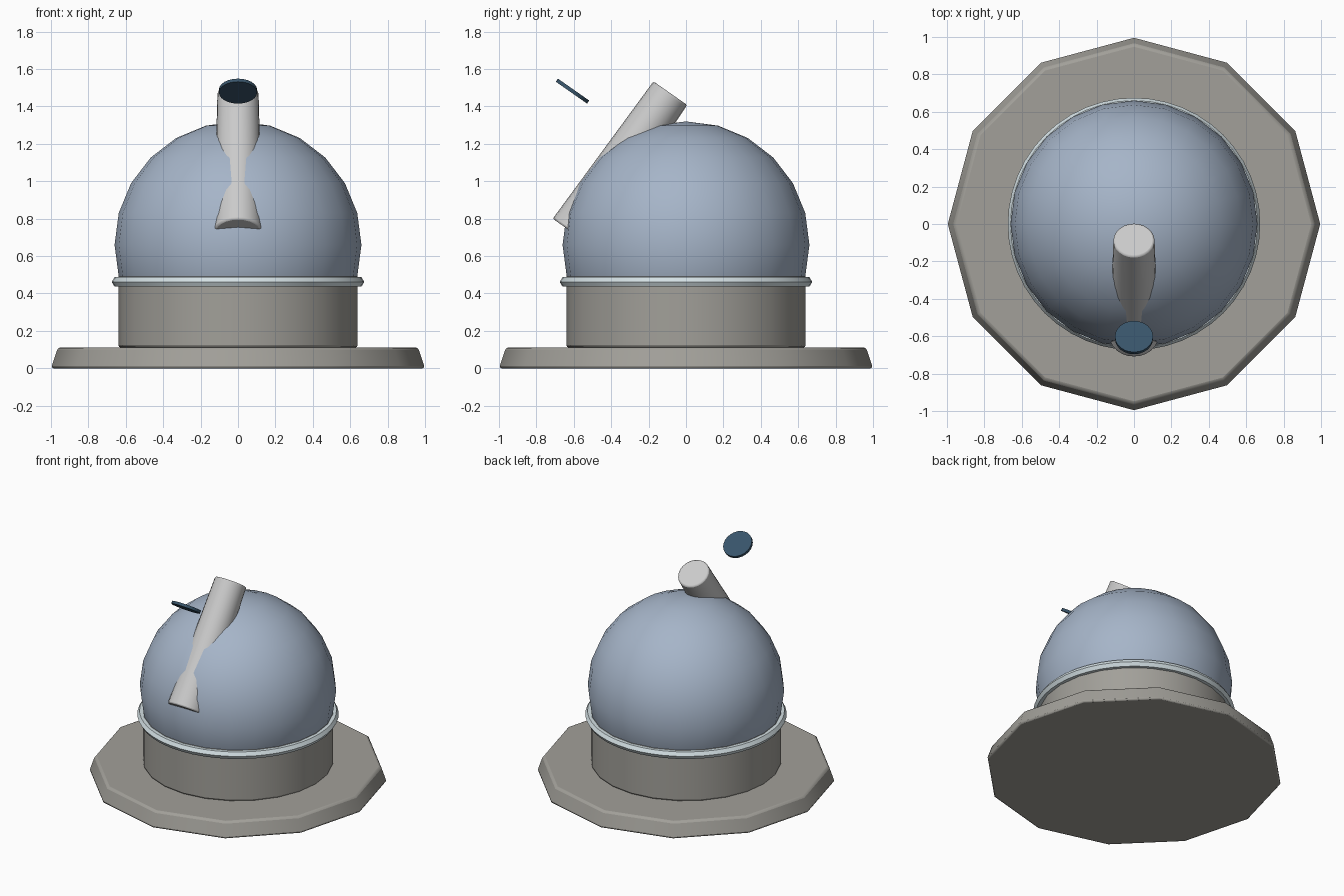
import bpy
from math import radians

if "Cube" in bpy.data.objects:
    bpy.data.objects.remove(bpy.data.objects["Cube"])


def finish(name, color, bevel=0.0, angle=35):
    ob = bpy.context.object
    ob.name = name
    mat = bpy.data.materials.new(name + "_paint")
    mat.diffuse_color = (*color, 1)
    mat.use_nodes = True
    mat.node_tree.nodes["Principled BSDF"].inputs["Base Color"].default_value = mat.diffuse_color
    ob.data.materials.append(mat)
    bpy.ops.object.shade_smooth_by_angle(angle=radians(angle))
    if bevel:
        mod = ob.modifiers.new("Bevel", "BEVEL")
        mod.width = bevel
        mod.segments = 2
        mod.limit_method = 'ANGLE'
        mod.angle_limit = radians(40)
    return ob


def cone(name, r1, r2, depth, loc, color, sides=24, tilt=0, bevel=0.0, angle=35):
    bpy.ops.mesh.primitive_cone_add(vertices=sides, radius1=r1, radius2=r2, depth=depth,
                                    location=loc, rotation=(radians(-tilt), 0, 0))
    return finish(name, color, bevel, angle)


STONE = (0.36, 0.35, 0.32)
TILT = 35

# Twelve-sided plinth and round drum wall
cone("plinth", 1.0, 0.962, 0.112, (0, 0, 0.056), STONE, sides=12, bevel=0.014)
cone("drum_wall", 0.64, 0.64, 0.39, (0, 0, 0.305), STONE, bevel=0.015)

# Rail ring between drum and dome
bpy.ops.mesh.primitive_torus_add(major_radius=0.645, minor_radius=0.03, major_segments=48,
                                 minor_segments=6, location=(0, 0, 0.462))
finish("rail_ring", (0.66, 0.75, 0.78))

# Dome
bpy.ops.mesh.primitive_uv_sphere_add(segments=24, ring_count=12, radius=0.66, location=(0, 0, 0.66))
finish("dome", (0.38, 0.46, 0.58))

# Tilted telescope tube and its floating lens disc
cone("telescope_tube", 0.13, 0.11, 0.91, (0, -0.345, 1.098), (0.58, 0.58, 0.60),
     tilt=TILT, bevel=0.01)
cone("lens", 0.102, 0.102, 0.02, (0, -0.607, 1.482), (0.04, 0.09, 0.145), tilt=TILT)
